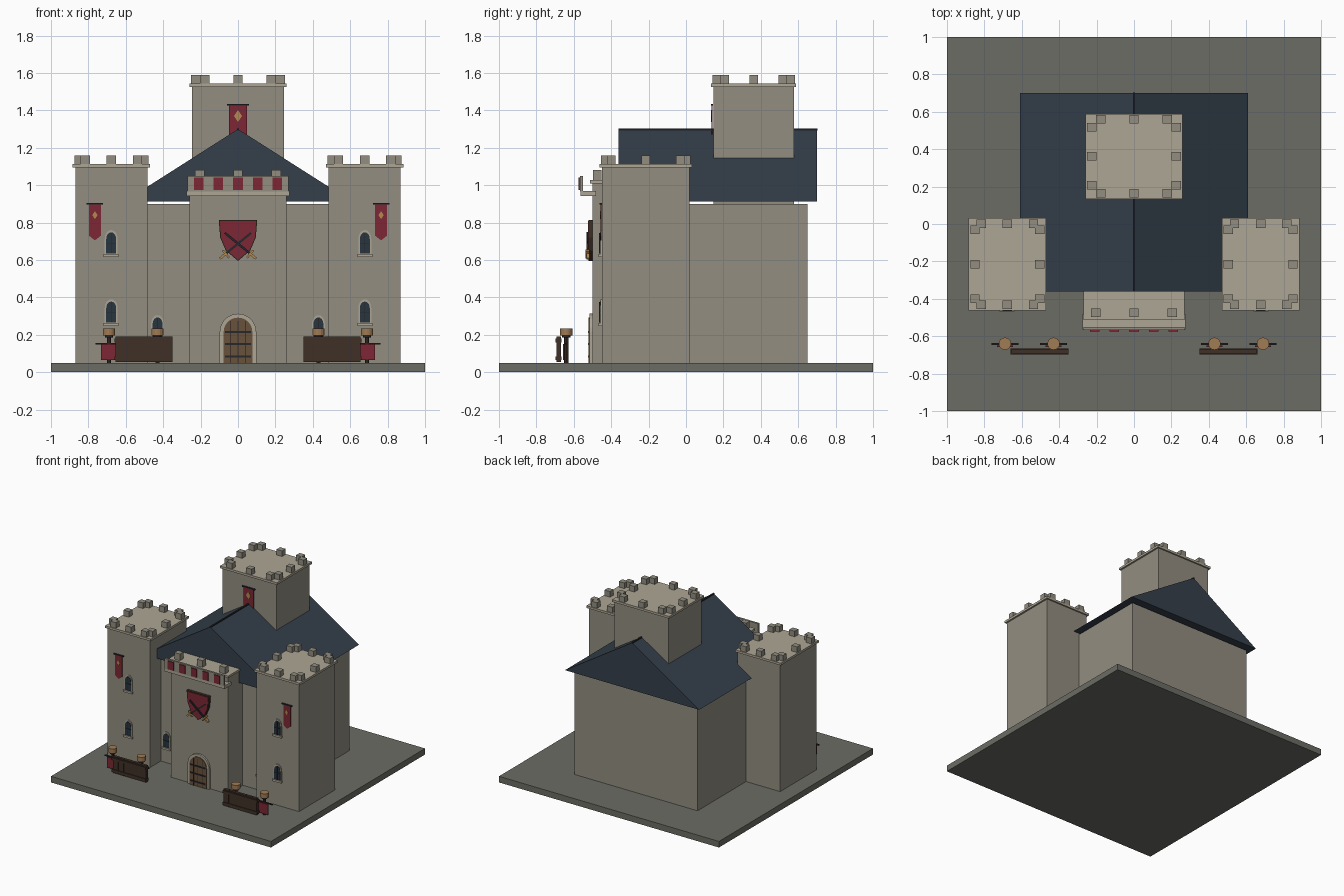
import bpy, bmesh, math
from mathutils import Matrix

if "Cube" in bpy.data.objects:
    bpy.data.objects.remove(bpy.data.objects["Cube"])


def mat(name, r, g, b):
    m = bpy.data.materials.new(name)
    m.diffuse_color = (r, g, b, 1)
    m.use_nodes = True
    m.node_tree.nodes["Principled BSDF"].inputs["Base Color"].default_value = m.diffuse_color
    return m


STONE = mat("stone", .29, .27, .22)
TRIM = mat("trim_stone", .42, .38, .30)
GROUND = mat("ground", .15, .15, .13)
SLATE = mat("slate", .035, .05, .07)
RED = mat("red_cloth", .20, .02, .035)
GOLD = mat("gold", .45, .25, .08)
DARK = mat("dark_wood", .05, .03, .02)
WOOD = mat("wood", .14, .085, .045)
CASK = mat("light_wood", .35, .20, .09)
IRON = mat("iron", .02, .02, .025)
GLASS = mat("glass", .02, .035, .05)


def finish(name, bm, m):
    bmesh.ops.recalc_face_normals(bm, faces=bm.faces)
    me = bpy.data.meshes.new(name)
    bm.to_mesh(me)
    bm.free()
    me.materials.append(m)
    ob = bpy.data.objects.new(name, me)
    bpy.context.collection.objects.link(ob)
    return ob


def box(name, x0, x1, y0, y1, z0, z1, m):
    bm = bmesh.new()
    bmesh.ops.create_cube(bm, size=1)
    for v in bm.verts:
        v.co = ((x0 + x1) / 2 + v.co.x * (x1 - x0), (y0 + y1) / 2 + v.co.y * (y1 - y0),
                (z0 + z1) / 2 + v.co.z * (z1 - z0))
    return finish(name, bm, m)


def plate(name, pts, y0, y1, m):
    """Extrude an x-z outline from y0 to y1."""
    bm = bmesh.new()
    face = bm.faces.new([bm.verts.new((x, y0, z)) for x, z in pts])
    new = bmesh.ops.extrude_face_region(bm, geom=[face])["geom"]
    bmesh.ops.translate(bm, vec=(0, y1 - y0, 0), verts=[g for g in new if isinstance(g, bmesh.types.BMVert)])
    return finish(name, bm, m)


def cylinder(name, x, y, z0, z1, r, m, n=16):
    bm = bmesh.new()
    bmesh.ops.create_cone(bm, cap_ends=True, segments=n, radius1=r, radius2=r, depth=z1 - z0,
                          matrix=Matrix.Translation((x, y, (z0 + z1) / 2)))
    return finish(name, bm, m)


def bar(name, p, q, w, y0, y1, m):
    """Straight bar between two x-z points."""
    dx, dz = q[0] - p[0], q[1] - p[1]
    k = w / 2 / math.hypot(dx, dz)
    a, b = -dz * k, dx * k
    return plate(name, [(p[0] + a, p[1] + b), (q[0] + a, q[1] + b),
                        (q[0] - a, q[1] - b), (p[0] - a, p[1] - b)], y0, y1, m)


def merlon(x, y, z0, z1):
    box("merlon", x - .025, x + .025, y - .023, y + .023, z0, z1, STONE)


def tower(name, cx, cy, bx, by, z0, z1, ix, iy):
    """Square tower with a cap slab and a ring of merlons."""
    box(name, cx - bx, cx + bx, cy - by, cy + by, z0, z1, STONE)
    box(name + "_cap", cx - bx - .014, cx + bx + .014, cy - by - .012, cy + by + .012, z1 - .005, z1 + .013, TRIM)
    ox, oy = bx - .02, by - .018
    spots = [(0, oy), (0, -oy), (ox, 0), (-ox, 0)]
    for i in (-1, 1):
        for j in (-1, 1):
            spots += [(i * ix, j * oy), (i * ox, j * iy)]
    for x, y in spots:
        merlon(cx + x, cy + y, z1 + .013, z1 + .059)


def pointed(x, w, z0, z1):
    """Pointed arch outline."""
    h = w * 1.5
    left = [(-w * math.cos(t), z1 - h + h * math.sin(t) ** .85) for t in (0, .4, .8, 1.2)]
    pts = [(-w, z0)] + left + [(0, z1)] + [(-a, b) for a, b in reversed(left)] + [(w, z0)]
    return [(x + a, b) for a, b in pts]


def rounded(w, z0, spring, n=12):
    arc = [(w * math.cos(math.pi * i / n), spring + w * math.sin(math.pi * i / n)) for i in range(n + 1)]
    return [(w, z0)] + arc + [(-w, z0)]


def window(x, z, y):
    plate("window_frame", pointed(x, .035, z, z + .135), y - .008, y + .01, TRIM)
    plate("window_glass", pointed(x, .027, z + .01, z + .123), y - .011, y, GLASS)
    box("window_mullion", x - .002, x + .002, y - .014, y, z + .01, z + .12, IRON)
    box("window_crossbar", x - .026, x + .026, y - .014, y, z + .063, z + .067, IRON)
    box("window_sill", x - .04, x + .04, y - .018, y + .01, z - .008, z + .008, TRIM)


def banner(x, y, z0, z1, w):
    plate("banner_cloth", [(x - w, z1), (x + w, z1), (x + w, z0 + .025), (x, z0), (x - w, z0 + .025)],
          y - .008, y - .003, RED)
    zc, d = z1 - .06, w * .45
    plate("banner_diamond", [(x - d, zc), (x, zc + d * 1.5), (x + d, zc), (x, zc - d * 1.5)],
          y - .011, y - .006, GOLD)
    box("banner_rod", x - w - .012, x + w + .012, y - .012, y, z1 - .003, z1 + .005, IRON)


# Ground, hall and gable roof
box("ground_slab", -1, 1, -1, 1, 0, .05, GROUND)
box("hall", -.56, .56, -.31, .65, .05, .90, STONE)
plate("hall_roof", [(-.61, .912), (.61, .912), (0, 1.30)], -.36, .70, SLATE)
box("roof_ridge", -.006, .006, -.362, .702, 1.293, 1.304, IRON)

# Keep and side towers
tower("keep", 0, .362, .245, .215, .90, 1.53, .178, .155)
banner(0, .145, 1.20, 1.43, .047)
for s in (-1, 1):
    tower("side_tower", s * .677, -.215, .193, .235, .05, 1.10, .14, .185)
    for z in (.255, .625):
        window(s * .678, z, -.45)
    window(s * .43, .17, -.31)
    banner(s * .765, -.45, .705, .90, .032)

# Gatehouse with its roof slab and front balcony
box("gatehouse", -.26, .26, -.50, -.30, .05, 1.01, STONE)
box("gatehouse_cap", -.27, .27, -.512, -.30, 1.01, 1.027, TRIM)
for x in (-.205, 0, .205):
    merlon(x, -.475, 1.027, 1.082)
box("balcony_floor", -.275, .275, -.565, -.48, .942, .968, TRIM)
box("balcony_parapet", -.27, .27, -.568, -.552, .965, 1.05, STONE)
for i in range(-2, 3):
    box("parapet_pennant", i * .105 - .026, i * .105 + .026, -.576, -.566, .973, 1.04, RED)

# Arched door
plate("door_frame", rounded(.098, .05, .215), -.515, -.49, TRIM)
plate("door_leaf", rounded(.077, .05, .215), -.52, -.50, WOOD)
for x in (-.04, 0, .04):
    box("door_seam", x - .002, x + .002, -.522, -.51, .05, .275, DARK)
for z in (.085, .15, .215):
    box("door_band", -.07, .07, -.525, -.51, z - .005, z + .005, IRON)

# Shield with crossed swords
half = [(.103, .815), (.095, .72), (.065, .65)]


def shield_outline(k):
    pts = half + [(0, .595)] + [(-x, z) for x, z in reversed(half)]
    return [(x * k, .715 + (z - .715) * k) for x, z in pts]


plate("shield_rim", shield_outline(1), -.52, -.495, DARK)
plate("shield_face", shield_outline(.94), -.524, -.51, RED)
for s in (-1, 1):
    y = -.53 - .003 * s
    bar("sword_blade", (-s * .07, .745), (s * .07, .63), .012, y, -.515, IRON)
    bar("sword_guard", (s * .048, .612), (s * .082, .652), .011, y - .003, -.515, GOLD)
    bar("sword_grip", (s * .067, .632), (s * .097, .607), .013, y, -.515, GOLD)

# Fences with cask-topped banner posts
for s in (-1, 1):
    for i in range(6):
        x = .35 + .0508 * (i + .5)
        box("fence_plank", s * x - .0245, s * x + .0245, -.692, -.668, .055, .19, DARK)
    for z in (.075, .17):
        box("fence_rail", s * .505 - .155, s * .505 + .155, -.698, -.665, z - .01, z + .01, DARK)
    for x in (.43, .69):
        cylinder("post", s * x, -.64, .05, .20, .011, DARK, 8)
        cylinder("post_collar", s * x, -.64, .185, .197, .022, IRON)
        cylinder("post_cask", s * x, -.64, .197, .235, .033, CASK)
        box("post_crossbar", s * x - .073, s * x + .073, -.646, -.636, .147, .156, IRON)
        box("post_cloth", s * x - .042, s * x + .042, -.658, -.650, .065, .15, RED)
